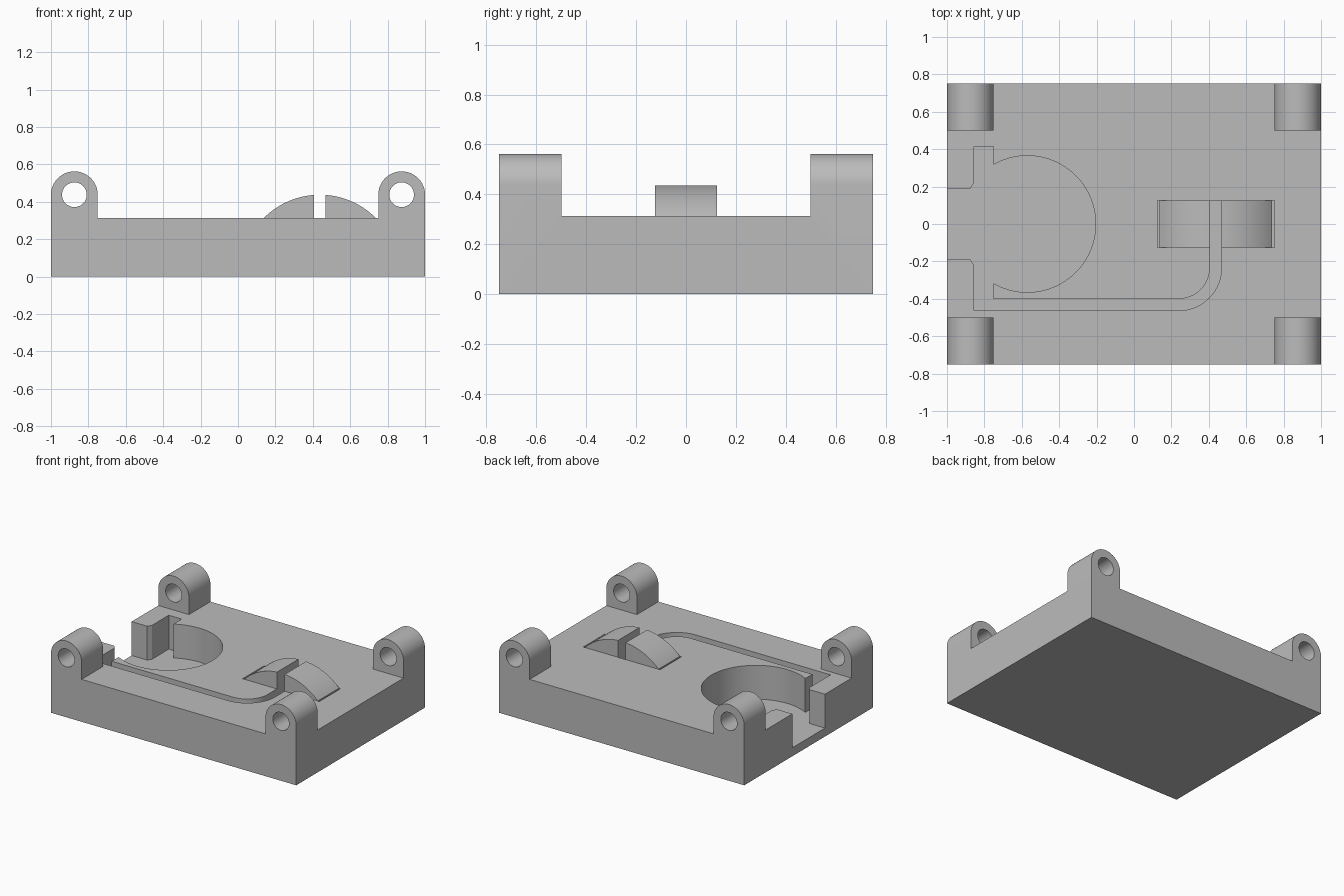
import bpy, bmesh
from math import sin, cos, pi, radians, sqrt, atan2
from mathutils import Vector

cube = bpy.data.objects.get("Cube")
if cube:
    bpy.data.objects.remove(cube, do_unlink=True)

TOP, FLOOR, LUG_X, LUG_Z = 0.3125, 0.0625, 0.875, 0.4375

grey = bpy.data.materials.new("plain grey")
grey.use_nodes = True
grey.diffuse_color = (0.5, 0.5, 0.5, 1)
grey.node_tree.nodes["Principled BSDF"].inputs["Base Color"].default_value = (0.5, 0.5, 0.5, 1)


def arc(cx, cy, r, start, end, n=24):
    """Points on an arc, angles in degrees."""
    angles = [radians(start + (end - start) * i / n) for i in range(n + 1)]
    return [(cx + r * cos(a), cy + r * sin(a)) for a in angles]


def prism(name, outline, low, high, axis="Z"):
    """Extrude an outline along z, or an x-z outline along y."""
    bm = bmesh.new()
    place = (lambda u, v, w: (u, v, w)) if axis == "Z" else (lambda u, v, w: (u, w, v))
    face = bm.faces.new([bm.verts.new(place(u, v, low)) for u, v in outline])
    made = bmesh.ops.extrude_face_region(bm, geom=[face])["geom"]
    verts = [g for g in made if isinstance(g, bmesh.types.BMVert)]
    bmesh.ops.translate(bm, verts=verts, vec=Vector(place(0, 0, high - low)))
    bmesh.ops.recalc_face_normals(bm, faces=bm.faces[:])
    mesh = bpy.data.meshes.new(name)
    bm.to_mesh(mesh)
    bm.free()
    mesh.materials.append(grey)
    obj = bpy.data.objects.new(name, mesh)
    bpy.context.collection.objects.link(obj)
    return obj


def box(x0, x1, y0, y1):
    return [(x0, y0), (x1, y0), (x1, y1), (x0, y1)]


def activate(obj):
    bpy.ops.object.select_all(action="DESELECT")
    obj.select_set(True)
    bpy.context.view_layer.objects.active = obj


def cut(obj, cutter):
    activate(obj)
    mod = obj.modifiers.new("cut", "BOOLEAN")
    mod.operation, mod.solver, mod.object = "DIFFERENCE", "EXACT", cutter
    bpy.ops.object.modifier_apply(modifier=mod.name)


def finish(obj):
    """Merge flat regions and smooth the round surfaces."""
    bm = bmesh.new()
    bm.from_mesh(obj.data)
    bmesh.ops.remove_doubles(bm, verts=bm.verts[:], dist=0.00001)
    bmesh.ops.dissolve_limit(bm, angle_limit=radians(0.5), verts=bm.verts[:], edges=bm.edges[:])
    bm.to_mesh(obj.data)
    bm.free()
    activate(obj)
    bpy.ops.object.shade_smooth_by_angle(angle=radians(30))


# Body profile with a round hinge lug at each side
profile = [(-1, 0), (1, 0)] + arc(LUG_X, LUG_Z, 0.125, 0, 180)
profile += [(0.75, TOP), (-0.75, TOP)] + arc(-LUG_X, LUG_Z, 0.125, 0, 180)
body = prism("body", profile, -0.75, 0.75, "Y")

# Clear the lugs from the middle and drill the hinge holes
cutters = [prism("middle_cutter", box(-1.1, 1.1, -0.5, 0.5), TOP, 0.8)]
for side in (-1, 1):
    hole = arc(side * LUG_X, LUG_Z, 0.066, 0, 360, 48)[:-1]
    cutters.append(prism("hole_cutter", hole, -0.9, 0.9, "Y"))

# Round pocket, side opening, cross slot and curved wire channel in one outline
pocket_x, pocket_r, tab_x = -0.57, 0.365, -0.75
tab_y = sqrt(pocket_r ** 2 - (tab_x - pocket_x) ** 2)
swing = atan2(tab_y, tab_x - pocket_x) * 180 / pi
bend_x, bend_y, inner, outer = 0.24, -0.235, 0.165, 0.2275
cavity = [(-1.1, -0.19), (-0.875, -0.19), (-0.855, -0.22), (-0.855, bend_y - outer)]
cavity += arc(bend_x, bend_y, outer, -90, 0)
cavity += [(bend_x + outer, 0.125), (bend_x + inner, 0.125)]
cavity += arc(bend_x, bend_y, inner, 0, -90)
cavity += [(tab_x, bend_y - inner)]
cavity += arc(pocket_x, 0, pocket_r, -swing, swing, 64)
cavity += [(tab_x, 0.415), (-0.855, 0.415), (-0.855, 0.22), (-0.875, 0.19), (-1.1, 0.19)]
channel_cutter = prism("channel_cutter", cavity, FLOOR, 0.8)
cutters.append(channel_cutter)

# Rectangular recess for the domed block
MID = 0.4375
cutters.append(prism("recess_cutter", box(MID - 0.3125, MID + 0.3125, -0.125, 0.125), FLOOR, 0.8))
for cutter in cutters:
    cut(body, cutter)
finish(body)

# Domed block, split by the wire channel
half, rise = 0.3, 0.125
radius = (half ** 2 + rise ** 2) / (2 * rise)
spread = atan2(half, radius - rise) * 180 / pi
dome = [(MID - half, FLOOR), (MID + half, FLOOR)]
dome += arc(MID, TOP + rise - radius, radius, 90 - spread, 90 + spread, 32)
block = prism("domed_block", dome, -0.1245, 0.1245, "Y")
cut(block, channel_cutter)
finish(block)

for cutter in cutters:
    bpy.data.objects.remove(cutter, do_unlink=True)
